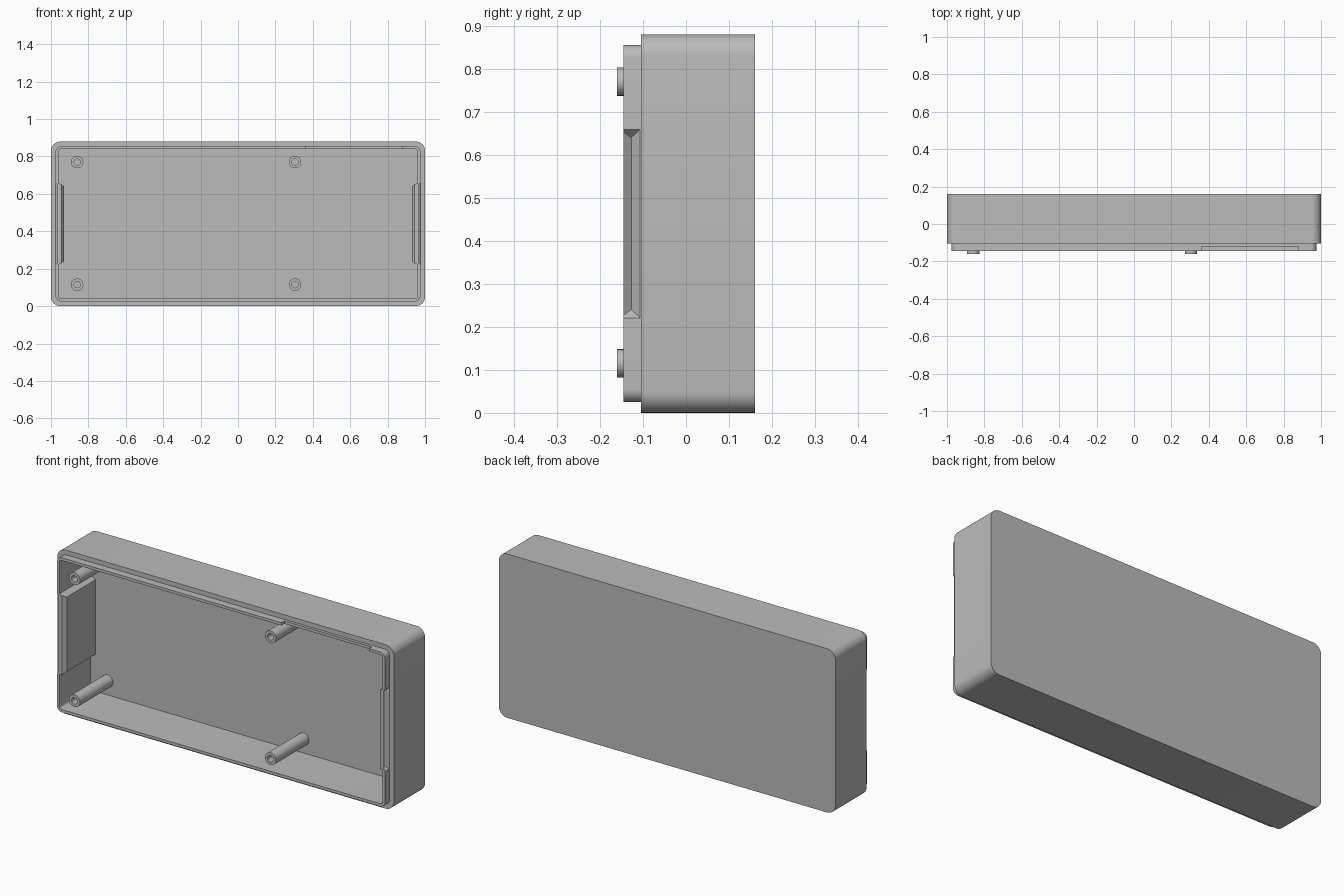
import bpy, bmesh, math
from mathutils import Vector

cube = bpy.data.objects.get("Cube")
if cube:
    bpy.data.objects.remove(cube)

MID_Z = 0.44      # height of the case centre
FLOOR_Y = 0.12    # inner face of the back wall
LIP_Y = -0.145    # front edge of the lip

grey = bpy.data.materials.new("plain grey plastic")
grey.use_nodes = True
grey.diffuse_color = (0.5, 0.5, 0.5, 1)
grey.node_tree.nodes["Principled BSDF"].inputs["Base Color"].default_value = (0.5, 0.5, 0.5, 1)


def finish(name, bm):
    bmesh.ops.recalc_face_normals(bm, faces=bm.faces[:])
    mesh = bpy.data.meshes.new(name)
    bm.to_mesh(mesh)
    bm.free()
    mesh.materials.append(grey)
    obj = bpy.data.objects.new(name, mesh)
    bpy.context.collection.objects.link(obj)
    return obj


def rounded_ring(bm, half_x, half_z, radius, y, steps=8):
    """Loop of vertices around a rounded rectangle facing the front."""
    ring = []
    for corner, (sx, sz) in enumerate([(1, 1), (-1, 1), (-1, -1), (1, -1)]):
        for i in range(steps + 1):
            a = math.pi / 2 * (corner + i / steps)
            ring.append(bm.verts.new((sx * (half_x - radius) + radius * math.cos(a), y,
                                      MID_Z + sz * (half_z - radius) + radius * math.sin(a))))
    return ring


def bridge(bm, rings):
    for a, b in zip(rings, rings[1:]):
        n = len(a)
        for i in range(n):
            j = (i + 1) % n
            bm.faces.new((a[i], a[j], b[j], b[i]))


def hull(name, points):
    bm = bmesh.new()
    for p in points:
        bm.verts.new(p)
    bmesh.ops.convex_hull(bm, input=bm.verts[:])
    return finish(name, bm)


def boolean(target, tool, operation):
    mod = target.modifiers.new(tool.name, 'BOOLEAN')
    mod.operation = operation
    mod.solver = 'EXACT'
    mod.object = tool
    tool.hide_render = True
    bpy.context.view_layer.objects.active = target
    bpy.ops.object.modifier_apply(modifier=mod.name)
    bpy.data.objects.remove(tool)


def smooth(obj):
    bpy.ops.object.select_all(action='DESELECT')
    obj.select_set(True)
    bpy.context.view_layer.objects.active = obj
    bpy.ops.object.shade_smooth_by_angle(angle=math.radians(30))


# Case shell: back, outer wall, shoulder, lip, inner wall, floor
bm = bmesh.new()
rings = [rounded_ring(bm, *spec) for spec in [
    (1.0, 0.44, 0.05, 0.16),
    (1.0, 0.44, 0.05, -0.105),
    (0.975, 0.415, 0.03, -0.105),
    (0.975, 0.415, 0.03, LIP_Y),
    (0.96, 0.40, 0.015, LIP_Y),
    (0.96, 0.40, 0.015, FLOOR_Y)]]
bridge(bm, rings)
bm.faces.new(rings[0])
bm.faces.new(rings[-1])
shell = finish("case_shell", bm)

# Thickened side ribs inside, and snap grooves outside the lip
for side in (1, -1):
    rib = []
    groove = []
    for end in (1, -1):
        def at(x, y, half):
            return Vector((side * x, y, MID_Z + end * half))
        rib += [at(0.968, LIP_Y, 0.22), at(0.945, LIP_Y, 0.212), at(0.93, -0.125, 0.2),
                at(0.968, 0.13, 0.22), at(0.93, 0.13, 0.2)]
        groove += [at(x, y, 0.22) for x in (1.05, 0.976) for y in (-0.155, -0.1055)]
        groove.append(at(0.955, -0.127, 0.2))
    boolean(shell, hull("side_rib", rib), 'UNION')
    boolean(shell, hull("snap_groove", groove), 'DIFFERENCE')

# Shallow notch in the top lip
notch = hull("lip_notch", [(x, y, z) for x in (0.36, 0.88)
                           for y in (-0.2, -0.12) for z in (0.82, 0.9)])
boolean(shell, notch, 'DIFFERENCE')
smooth(shell)

# Hollow screw posts standing on the back wall
for x, column in ((-0.86, "right"), (0.305, "left")):
    for z, row in ((0.115, "lower"), (0.77, "upper")):
        bm = bmesh.new()
        profile = [(0.033, FLOOR_Y + 0.01), (0.033, -0.16), (0.017, -0.16), (0.017, 0.08)]
        loops = []
        for r, y in profile:
            angles = [math.tau * i / 32 for i in range(32)]
            loops.append([bm.verts.new((x + r * math.cos(a), y, z + r * math.sin(a)))
                          for a in angles])
        bridge(bm, loops)
        bm.faces.new(loops[0])
        bm.faces.new(loops[-1])
        smooth(finish(f"screw_post_{row}_{column}", bm))
